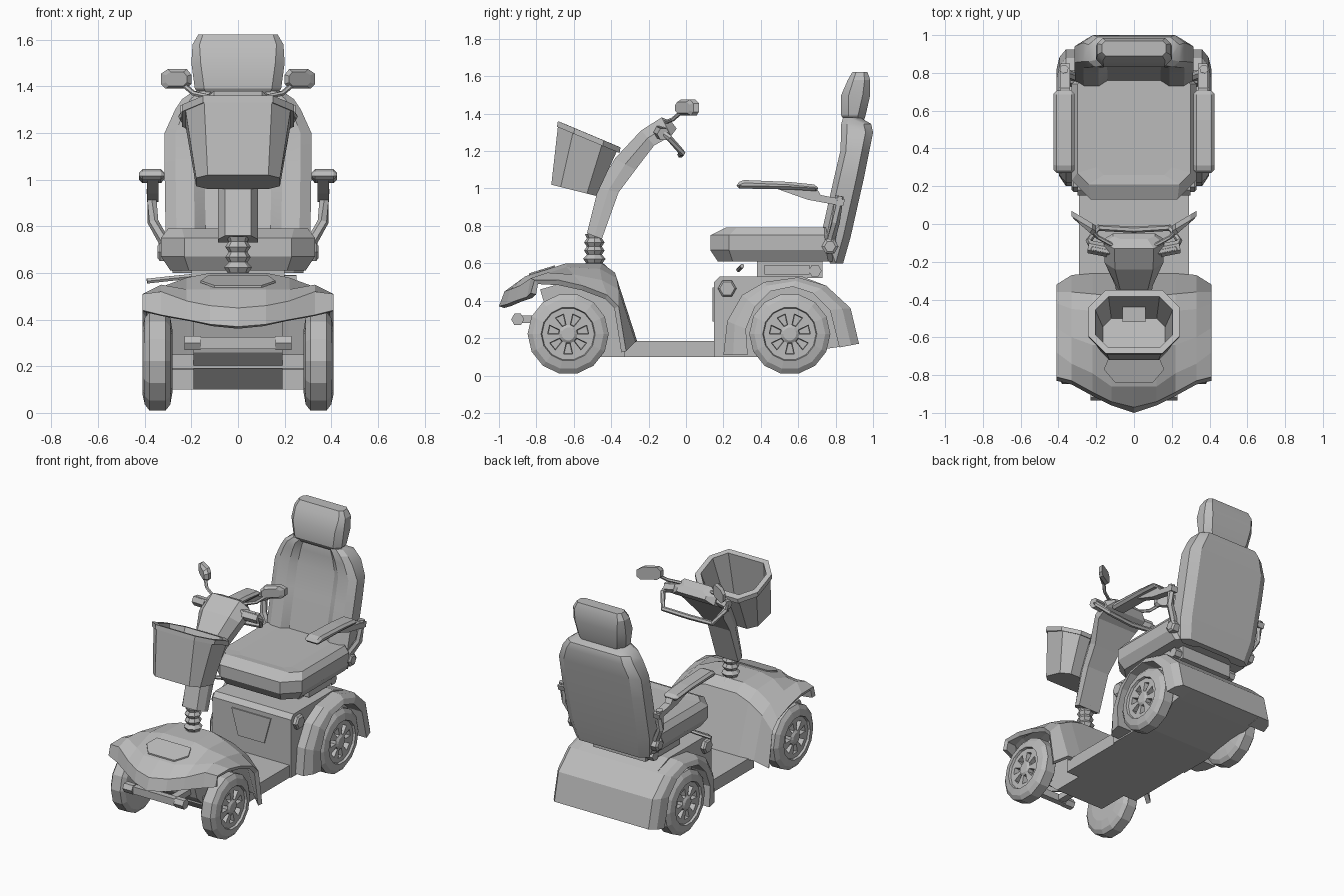
import bpy, bmesh
from math import sin, cos, pi
from mathutils import Vector

cube = bpy.data.objects.get("Cube")
if cube:
    bpy.data.objects.remove(cube)

grey = bpy.data.materials.new("plain grey")
grey.use_nodes = True
colour = (.5, .5, .5, 1)
grey.diffuse_color = colour
grey.node_tree.nodes["Principled BSDF"].inputs["Base Color"].default_value = colour


def build(name, verts, faces, mirror=False, bevel=0, thick=0, smooth=False):
    """Make a mesh object in world coordinates with optional modifiers."""
    mesh = bpy.data.meshes.new(name)
    mesh.from_pydata([tuple(v) for v in verts], [], faces)
    bm = bmesh.new()
    bm.from_mesh(mesh)
    bmesh.ops.recalc_face_normals(bm, faces=bm.faces)
    bm.to_mesh(mesh)
    bm.free()
    mesh.materials.append(grey)
    obj = bpy.data.objects.new(name, mesh)
    bpy.context.collection.objects.link(obj)
    if mirror:
        obj.modifiers.new("mirror", "MIRROR")
    if thick:
        shell = obj.modifiers.new("shell", "SOLIDIFY")
        shell.thickness, shell.offset = thick, -1
    if bevel:
        edge = obj.modifiers.new("edge", "BEVEL")
        edge.width, edge.segments = bevel, 1
    if smooth:
        bpy.ops.object.select_all(action="DESELECT")
        bpy.context.view_layer.objects.active = obj
        obj.select_set(True)
        bpy.ops.object.shade_smooth_by_angle(angle=pi / 7)
    return obj


def loft(name, rings, **options):
    """Join closed rings of equal length and cap both ends."""
    n = len(rings[0])
    faces = [(i * n + j, i * n + (j + 1) % n, (i + 1) * n + (j + 1) % n, (i + 1) * n + j)
             for i in range(len(rings) - 1) for j in range(n)]
    last = (len(rings) - 1) * n
    faces += [tuple(range(n)), tuple(range(last, last + n))]
    return build(name, [p for ring in rings for p in ring], faces, **options)


def prism(name, profile, x0, x1, **options):
    """Extrude a side profile of (y, z) points across x."""
    return loft(name, [[(x, y, z) for y, z in profile] for x in (x0, x1)], **options)


def box(name, x, y, z, **options):
    profile = [(y[0], z[0]), (y[1], z[0]), (y[1], z[1]), (y[0], z[1])]
    return prism(name, profile, x[0], x[1], **options)


def octagon(w, y0, y1, cut, z, tilt=0):
    """Level ring: a rectangle with cut corners, optionally tilted along y."""
    half = [(w - cut, y0), (w, y0 + cut), (w, y1 - cut), (w - cut, y1)]
    ring = half + [(-x, y) for x, y in reversed(half)]
    return [(x, y, z + tilt * (y - y0)) for x, y in ring]


def disc(x, y, z, r, n):
    return [(x, y + r * sin(2 * pi * (k + .5) / n), z + r * cos(2 * pi * (k + .5) / n))
            for k in range(n)]


def tube(name, path, r, mirror=False, n=6):
    """Sweep a round section along a path."""
    points = [Vector(p) for p in path]
    rings = []
    for i, p in enumerate(points):
        along = points[min(i + 1, len(points) - 1)] - points[max(i - 1, 0)]
        turn = along.to_track_quat("Z", "Y")
        rings.append([p + turn @ Vector((r * cos(2 * pi * k / n), r * sin(2 * pi * k / n), 0))
                      for k in range(n)])
    return loft(name, rings, mirror=mirror)


# Wheels with seven recessed windows
tyre = [(.28, .06), (.28, .13), (.29, .19), (.31, .217), (.38, .217), (.4, .19),
        (.41, .145), (.395, .14), (.395, .11), (.395, .05), (.405, .035)]
sides = 14
for name, y in (("front_wheels", -.63), ("rear_wheels", .555)):
    wheel = loft(name, [disc(x, y, .222, r, sides) for x, r in tyre], mirror=True)
    bm = bmesh.new()
    bm.from_mesh(wheel.data)
    bm.faces.ensure_lookup_table()
    windows = [bm.faces[8 * sides + k] for k in range(0, sides, 2)]
    bmesh.ops.inset_individual(bm, faces=windows, thickness=.004)
    bmesh.ops.translate(bm, vec=(-.035, 0, 0), verts=list({v for f in windows for v in f.verts}))
    bm.to_mesh(wheel.data)
    bm.free()

# Front cowl: half shell of (y, z) rows over shared x columns
columns = (0, .12, .22, .33, .41)
rows = [[(-1, .37), (-.96, .38), (-.91, .4), (-.85, .42), (-.83, .44)],
        [(-.97, .45), (-.94, .46), (-.89, .48), (-.83, .52), (-.81, .51)],
        [(-.86, .53), (-.86, .53), (-.79, .53), (-.74, .55), (-.68, .51)],
        [(-.64, .6), (-.64, .6), (-.64, .58), (-.6, .54), (-.55, .48)],
        [(-.45, .6), (-.45, .6), (-.46, .57), (-.45, .51), (-.42, .43)],
        [(-.38, .55), (-.38, .55), (-.37, .52), (-.36, .46), (-.36, .37)],
        [(-.26, .18), (-.26, .18), (-.26, .18), (-.27, .18), (-.32, .13)]]
n = len(columns)
build("front_cowl", [(x, y, z) for row in rows for x, (y, z) in zip(columns, row)],
      [(i * n + j, i * n + j + 1, (i + 1) * n + j + 1, (i + 1) * n + j)
       for i in range(len(rows) - 1) for j in range(n - 1)], mirror=True, thick=.03)
hood = [(.1, -.84, .537), (.16, -.77, .558), (.13, -.7, .58)]
hood += [(-x, y, z) for x, y, z in reversed(hood)]
loft("hood_panel", [hood, [(x, y, z + .009) for x, y, z in hood]])
prism("front_underbody", [(-.28, .1), (-.55, .1), (-.72, .26), (-.78, .46), (-.5, .54),
                          (-.39, .5), (-.28, .18)], -.19, .19)
box("front_axle", (-.3, .3), (-.66, -.6), (.19, .25))

# Bumper bar and side lamps
box("bumper_bar", (-.17, .17), (-.92, -.88), (.275, .325))
tube("bumper_lamps", [(.16, -.9, .3), (.23, -.9, .3)], .035, mirror=True)
box("bumper_mounts", (.1, .15), (-.89, -.7), (.28, .32), mirror=True)

# Floor and rear body
box("floor", (-.29, .29), (-.33, .2), (.1, .185))
prism("rear_body", [(.15, .1), (.15, .5), (.18, .53), (.62, .53), (.75, .48), (.88, .36),
                    (.925, .17), (.8, .15), (.45, .1)], -.3, .3)
panel = [(.1, .29), (.15, .47)]
loft("front_panel", [[(s * x, y, z) for s, (x, z) in
                      ((1, panel[0]), (1, panel[1]), (-1, panel[1]), (-1, panel[0]))]
                     for y in (.151, .142)])
loft("reflectors", [disc(x, .22, .465, r, 6) for x, r in ((.29, .05), (.32, .05), (.33, .04))],
     mirror=True)

# Rear fenders: a stepped section carried over each wheel
outer = [(.2, .11), (.22, .29), (.3, .43), (.42, .5), (.6, .525), (.75, .48), (.88, .36), (.925, .17)]
inner = [(.33, .11), (.32, .25), (.37, .37), (.45, .45), (.57, .475), (.68, .44), (.77, .35), (.82, .15)]
arch = []
for (a, b), (c, d) in zip(outer, inner):
    mid = (a * .6 + c * .4, b * .6 + d * .4)
    arch.append([(.28, a, b), (.36, a, b), (.395, *mid), (.41, c, d), (.28, c, d)])
loft("rear_fenders", arch, mirror=True)

# Seat base, lever and knobs
box("seat_base", (-.2, .2), (.38, .73), (.52, .62))
box("seat_rail", (-.25, .25), (.42, .66), (.54, .59))
tube("seat_lever", [(-.2, .3, .585), (-.3, .29, .575), (-.39, .28, .565)], .012)
loft("base_knobs", [disc(x, .69, .56, .035, 6) for x in (.18, .25)], mirror=True)

# Seat cushion
loft("seat_cushion", [octagon(.29, .17, .84, .08, .61), octagon(.33, .13, .85, .1, .67),
                      octagon(.33, .13, .84, .1, .75), octagon(.3, .21, .8, .06, .79),
                      octagon(.2, .26, .76, .04, .785)])

# Backrest with side bolsters
back = []
for z, w, yf, yb in ((.6, .28, .77, .84), (.74, .31, .72, .88), (1.05, .315, .79, .95),
                     (1.2, .315, .825, .98), (1.3, .27, .83, 1), (1.345, .24, .83, .99),
                     (1.38, .19, .84, .93)):
    half = [(w * .8, yb), (w, yb - .04), (w, yf + .03), (w * .85, yf), (w * .6, yf), (w * .45, yf + .03)]
    back.append([(x, y, z) for x, y in half] + [(-x, y, z) for x, y in reversed(half)])
loft("backrest", back, smooth=True)
loft("headrest", [octagon(.16, .85, .95, .03, 1.36), octagon(.185, .83, .96, .04, 1.39),
                  octagon(.2, .83, .985, .04, 1.5), octagon(.195, .865, .985, .03, 1.58),
                  octagon(.17, .89, .97, .02, 1.623)], smooth=True)

# Armrests
prism("armrest_pads", [(.27, 1), (.27, 1.03), (.31, 1.045), (.55, 1.035), (.7, 1.02), (.71, .985),
                       (.55, .995)], .315, .425, mirror=True, bevel=.015)
prism("armrest_brackets", [(.48, 1), (.7, 1), (.72, .965), (.85, .94), (.84, .905), (.65, .94)],
      .34, .39, mirror=True)
tube("armrest_uprights", [(.37, .82, .96), (.365, .8, .82), (.32, .78, .74), (.31, .77, .69)],
     .024, mirror=True)
loft("armrest_knobs", [disc(x, .77, .69, r, 6) for x, r in ((.29, .045), (.335, .045), (.345, .03))],
     mirror=True)

# Steering boot and column
loft("steering_boot", [[(r * cos(k * pi / 4), -.49 + r * sin(k * pi / 4), .58 + .022 * i)
                        for k in range(8)]
                       for i, r in enumerate((.07, .045, .06, .04, .055, .04, .055, .04, .05))])
column = []
for fy, fz, by, bz, w in ((-.53, .76, -.45, .73, .085), (-.47, 1, -.36, .98, .085),
                          (-.38, 1.16, -.27, 1.1, .1), (-.24, 1.31, -.17, 1.23, .155),
                          (-.13, 1.38, -.08, 1.28, .16), (-.08, 1.36, -.05, 1.32, .11)):
    mid = ((fy + by) / 2, (fz + bz) / 2)
    half = [(w, by, bz), (w, *mid), (w * .65, fy, fz)]
    column.append(half + [(-x, y, z) for x, y, z in reversed(half)])
loft("steering_column", column)

# Handle loop, levers and mirrors
tube("handle_loop", [(.12, -.15, 1.32), (.22, -.13, 1.31), (.24, -.09, 1.27), (.19, -.02, 1.19),
                     (0, -.03, 1.18)], .017, mirror=True)
tube("handle_grips", [(.14, -.14, 1.3), (.24, -.12, 1.29)], .035, mirror=True)
tube("mirror_stalks", [(.1, -.12, 1.35), (.19, -.07, 1.37), (.26, 0, 1.43)], .011, mirror=True)
glass = [(.2, 1.41), (.2, 1.45), (.22, 1.475), (.3, 1.475), (.33, 1.455), (.33, 1.41), (.31, 1.39), (.22, 1.39)]
loft("mirrors", [[(.265 + (x - .265) * s, (x - .265) * .6 + d, 1.432 + (z - 1.432) * s) for x, z in glass]
                 for s, d in ((.7, -.02), (1, 0), (1, .03))], mirror=True)

# Hollow basket with a thick rim
loft("basket", [octagon(.18, -.72, -.48, .05, 1.02, -.25), octagon(.225, -.685, -.37, .08, 1.33, -.42),
                octagon(.24, -.69, -.355, .09, 1.33, -.42), octagon(.24, -.685, -.35, .09, 1.36, -.42),
                octagon(.205, -.655, -.385, .07, 1.348, -.42), octagon(.165, -.7, -.5, .045, 1.04, -.25)])
box("basket_mount", (-.06, .06), (-.52, -.38), (1.03, 1.12))
